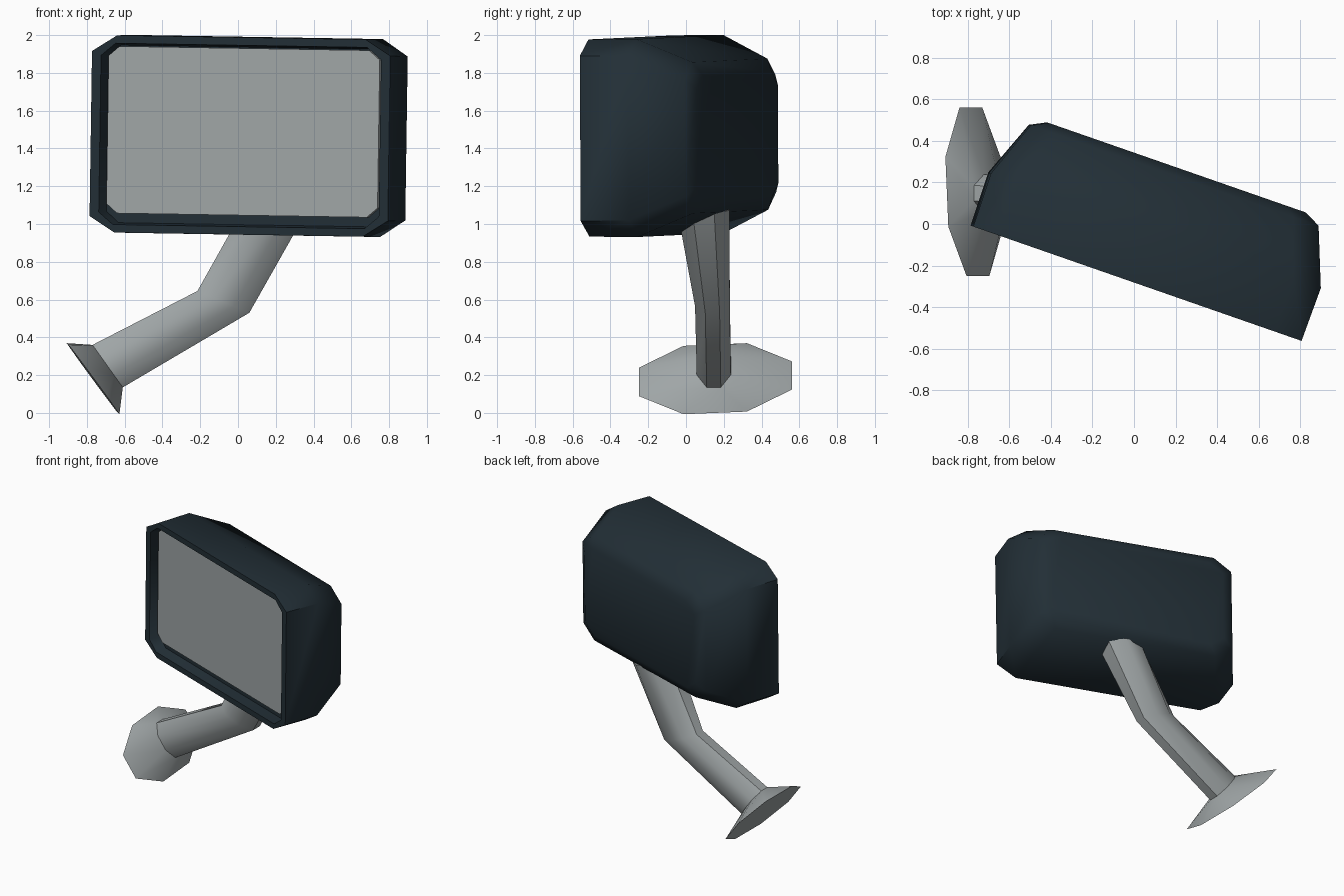
import bpy, bmesh, math
from mathutils import Vector, Matrix

if "Cube" in bpy.data.objects:
    bpy.data.objects.remove(bpy.data.objects["Cube"])


def material(name, rgb):
    m = bpy.data.materials.new(name)
    m.diffuse_color = (*rgb, 1)
    m.use_nodes = True
    m.node_tree.nodes["Principled BSDF"].inputs["Base Color"].default_value = m.diffuse_color
    return m


dark = material("dark_blue_plastic", (0.016, 0.028, 0.037))
grey = material("light_grey", (0.35, 0.38, 0.385))


def loft(name, rings, mat, angle, matrix=Matrix(), cap_start=True):
    """Skin a list of equal-length point rings into one closed object."""
    bm = bmesh.new()
    rows = [[bm.verts.new(matrix @ Vector(p)) for p in r] for r in rings]
    n = len(rows[0])
    for a, b in zip(rows, rows[1:]):
        for i in range(n):
            j = (i + 1) % n
            bm.faces.new((a[i], a[j], b[j], b[i]))
    if cap_start:
        bm.faces.new(rows[0])
    bm.faces.new(rows[-1])
    bmesh.ops.recalc_face_normals(bm, faces=bm.faces)
    me = bpy.data.meshes.new(name)
    bm.to_mesh(me)
    bm.free()
    me.materials.append(mat)
    me.shade_smooth()
    me.set_sharp_from_angle(angle=math.radians(angle))
    ob = bpy.data.objects.new(name, me)
    bpy.context.collection.objects.link(ob)
    return ob


def cut_rect(v, hw, hh, cx, cz, dz=0.0):
    """Rectangle with cut corners, at depth v."""
    return [(x, v, z + dz) for x, z in (
        (hw, hh - cz), (hw - cx, hh), (cx - hw, hh), (-hw, hh - cz),
        (-hw, cz - hh), (cx - hw, -hh), (hw - cx, -hh), (hw, cz - hh))]


def oct_ring(edge_a, edge_b, y, half_y, skew=0.0):
    """Octagon between two points in the xz plane, with a given y half width."""
    a, b = Vector((edge_a[0], y, edge_a[1])), Vector((edge_b[0], y, edge_b[1]))
    c, k = (a + b) / 2, math.cos(math.pi / 8)
    up, side = (a - b) / 2 / k, Vector((-skew, half_y, skew)) / k
    return [c + up * math.sin(t) + side * math.cos(t)
            for t in ((i + 0.5) * math.pi / 4 for i in range(8))]


# Mirror head placement: turned sideways with a slight roll
head = (Matrix.Translation((0.01, -0.285, 1.466))
        @ Matrix.Rotation(math.radians(-19.2), 4, 'Z')
        @ Matrix.Rotation(math.radians(0.9), 4, 'Y'))

# Housing: recess floor, recess wall, front rim, sides, rounded back
loft("mirror_housing", [
    cut_rect(0.08, 0.77, 0.47, 0.07, 0.06),
    cut_rect(0.0, 0.785, 0.48, 0.08, 0.065),
    cut_rect(0.0, 0.836, 0.522, 0.14, 0.085),
    cut_rect(0.27, 0.84, 0.524, 0.14, 0.09),
    cut_rect(0.55, 0.733, 0.40, 0.13, 0.09),
    cut_rect(0.59, 0.655, 0.33, 0.10, 0.07),
], dark, 55, head)

# Mirror glass set inside the rim
loft("mirror_glass", [
    cut_rect(0.05, 0.76, 0.442, 0.06, 0.05, 0.022),
    cut_rect(0.08, 0.76, 0.442, 0.06, 0.05, 0.022),
], grey, 30, head)

# Bent arm
foot = oct_ring((-0.77, 0.36), (-0.61, 0.135), 0.147, 0.09)
loft("arm", [
    foot,
    oct_ring((-0.215, 0.645), (0.06, 0.53), 0.14, 0.092),
    oct_ring((0.04, 1.10), (0.36, 1.06), 0.092, 0.138),
], grey, 50)

# Flared mounting base
loft("mounting_base", [
    oct_ring((-0.90, 0.362), (-0.635, 0.0), 0.155, 0.405, 0.017),
    foot,
], grey, 50)
